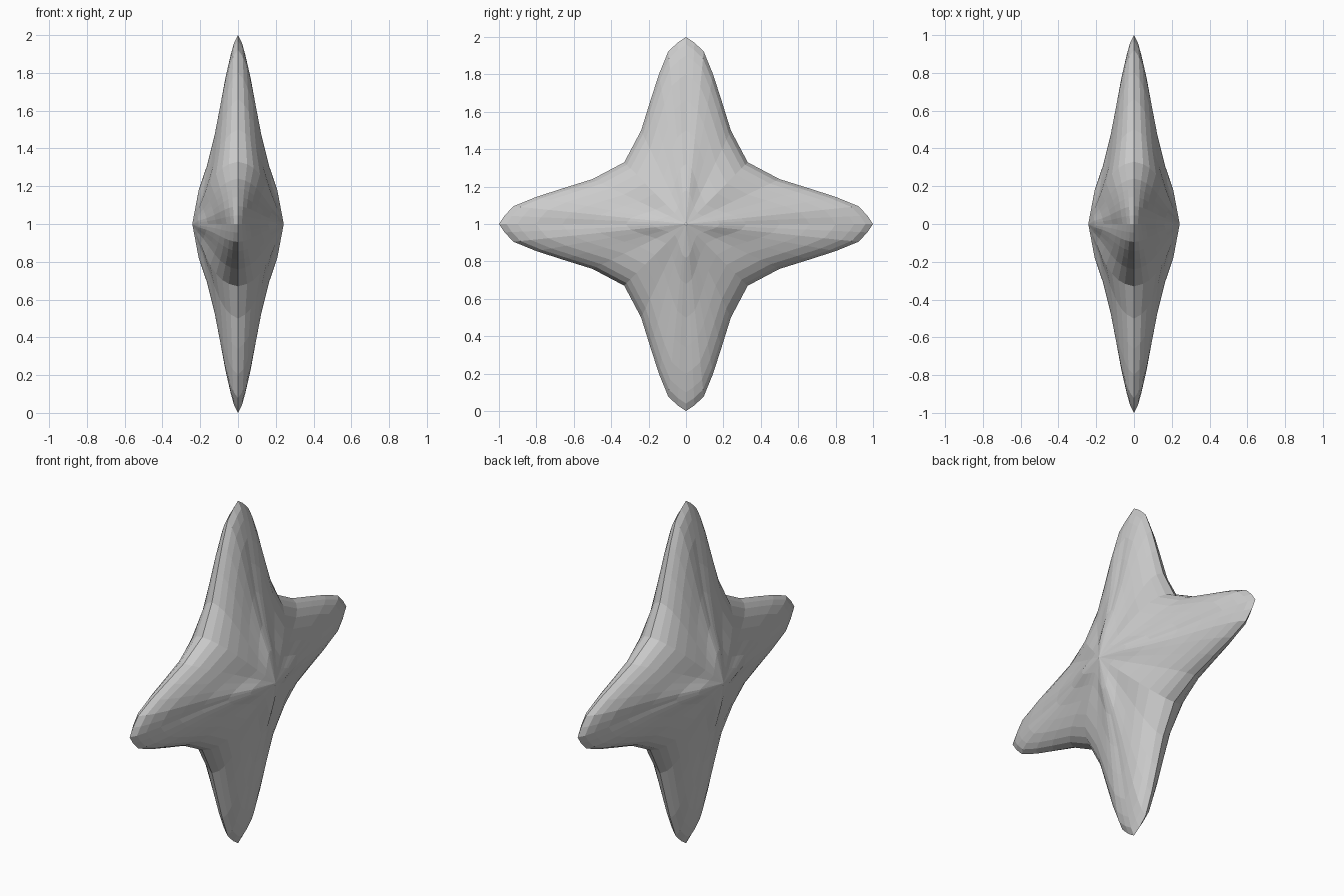
import bpy, bmesh, math

if "Cube" in bpy.data.objects:
    bpy.data.objects.remove(bpy.data.objects["Cube"])

# Half of one arm's outline: (sideways, outward), from tip to inner corner
HALF_ARM = [(0, 1), (.045, .97), (.095, .922), (.145, .80),
            (.19, .66), (.24, .50), (.33, .33)]
# Rings from centre to rim: (fraction of radius, thickness on ridge, in valley)
RINGS = [(.18, .86, .90), (.32, .66, .82), (.50, .47, .72), (.66, .35, .61),
         (.80, .25, .48), (.90, .155, .34), (.96, .085, .20)]
HALF_DEPTH = .242


def outline():
    """Full closed star outline as (y, z, valley weight)."""
    lobe = [(-s, o) for s, o in reversed(HALF_ARM[1:])] + HALF_ARM[:-1]
    points = []
    for k in range(4):
        c, s = math.cos(k * math.pi / 2), math.sin(k * math.pi / 2)
        for a, b in lobe:
            w = (math.atan2(abs(a), b) / (math.pi / 4)) ** .8
            points.append((a * c + b * s, b * c - a * s, w))
    return points


bm = bmesh.new()
rim_pts = outline()
n = len(rim_pts)
rim = [bm.verts.new((0, y, z + 1)) for y, z, w in rim_pts]

# Two domed sides sharing the rim
for side in (-1, 1):
    centre = bm.verts.new((side * HALF_DEPTH, 0, 1))
    loops = []
    for f, ridge, valley in RINGS:
        loops.append([bm.verts.new((side * HALF_DEPTH * (ridge + (valley - ridge) * w),
                                    y * f, z * f + 1)) for y, z, w in rim_pts])
    loops.append(rim)
    for i in range(n):
        j = (i + 1) % n
        bm.faces.new((centre, loops[0][i], loops[0][j]))
        for a, b in zip(loops, loops[1:]):
            bm.faces.new((a[i], b[i], b[j], a[j]))

bmesh.ops.recalc_face_normals(bm, faces=bm.faces)
mesh = bpy.data.meshes.new("four_point_star")
bm.to_mesh(mesh)
bm.free()
star = bpy.data.objects.new("four_point_star", mesh)
bpy.context.collection.objects.link(star)
